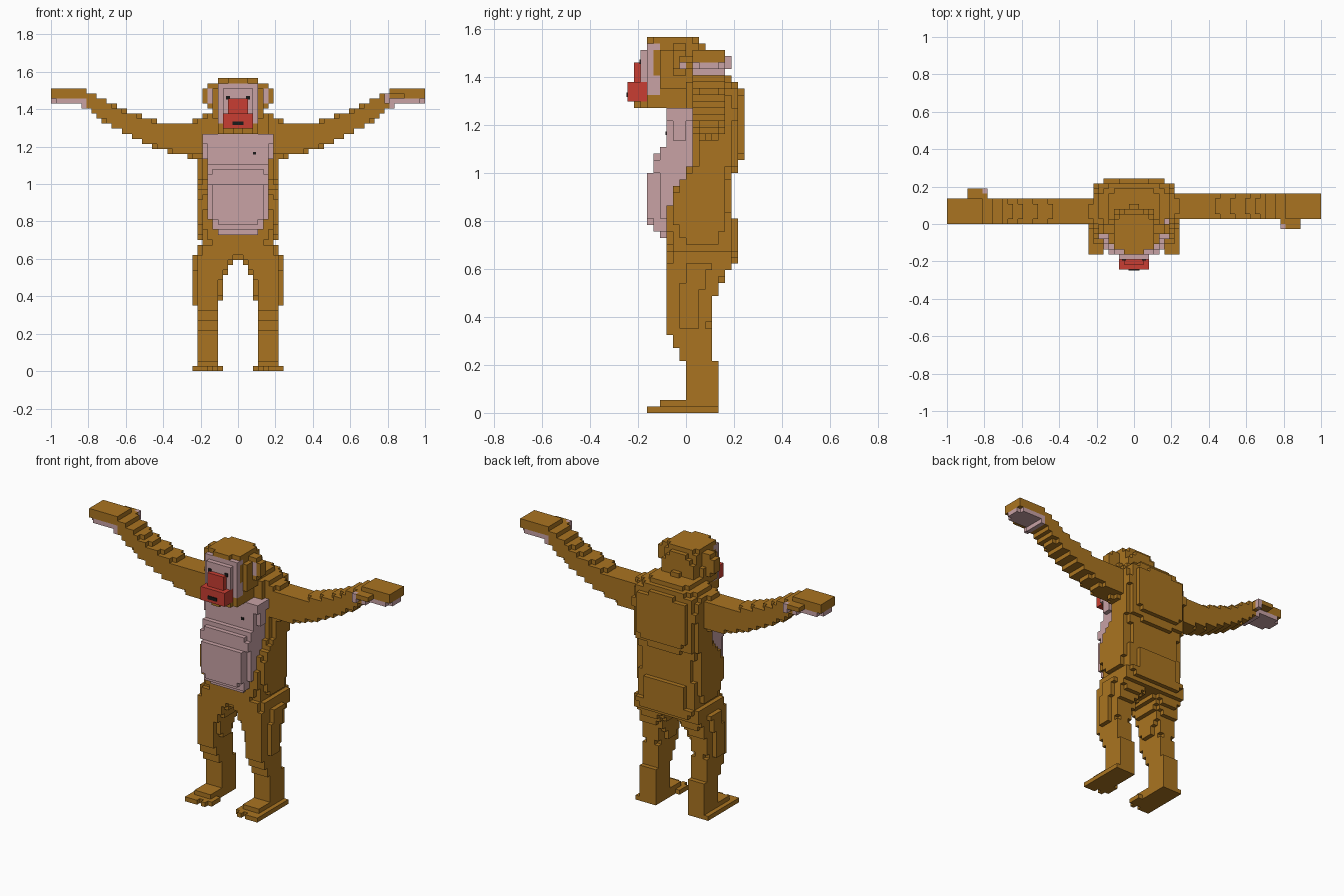
import bpy, bmesh, math

if "Cube" in bpy.data.objects:
    bpy.data.objects.remove(bpy.data.objects["Cube"])

H = 0.027                      # cube size of the blocky style (74 cubes wide)
BROWN, PINK, RED, BLACK = range(4)
COLOURS = [("brown fur", (0.40, 0.175, 0.015)), ("pink skin", (0.58, 0.36, 0.375)),
           ("red muzzle", (0.58, 0.048, 0.032)), ("black", (0.01, 0.01, 0.01))]
mats = []
for label, c in COLOURS:
    m = bpy.data.materials.new(label)
    m.diffuse_color = (*c, 1)
    m.use_nodes = True
    m.node_tree.nodes["Principled BSDF"].inputs["Base Color"].default_value = m.diffuse_color
    mats.append(m)

cells = {}                     # (i, j, k) -> (part name, colour); first part wins


def put(part, ijk, colour):
    cells.setdefault(ijk, (part, colour))


def mid(c):
    return [(a + 0.5) * H for a in c]


def flip(c):                   # mirror across x = 0
    return (-1 - c[0], c[1], c[2])


def turn(c):                   # half turn about the body's axis, used for the arms
    return (-1 - c[0], 5 - c[1], c[2])


def box(x0, x1, y0, y1, z0, z1):
    r = [round(v / H) for v in (x0, x1, y0, y1, z0, z1)]
    return [(i, j, k) for i in range(r[0], r[1]) for j in range(r[2], r[3])
            for k in range(r[4], r[5])]


def loft(axis, stations, n=3.0):
    """Cubes inside rounded sections (pos, u0, u1, v0, v1) along an axis."""
    out = []
    a, b = [(1, 2), None, (0, 1)][axis]
    for s in range(round(stations[0][0] / H), round(stations[-1][0] / H)):
        p = (s + 0.5) * H
        for A, B in zip(stations, stations[1:]):
            if A[0] <= p <= B[0]:
                break
        t = min(1, max(0, (p - A[0]) / (B[0] - A[0])))
        u0, u1, v0, v1 = [A[q] + (B[q] - A[q]) * t for q in range(1, 5)]
        for u in range(math.floor(u0 / H), math.ceil(u1 / H)):
            for v in range(math.floor(v0 / H), math.ceil(v1 / H)):
                du = abs((u + 0.5) * H - (u0 + u1) / 2) / ((u1 - u0) / 2)
                dv = abs((v + 0.5) * H - (v0 + v1) / 2) / ((v1 - v0) / 2)
                if du ** n + dv ** n <= 1:
                    c = [0, 0, 0]
                    c[axis], c[a], c[b] = s, u, v
                    out.append(tuple(c))
    return out


def sym(rows):                 # (z, half width, y0, y1) -> loft station
    return [(z, -w, w, y0, y1) for z, w, y0, y1 in rows]


# Muzzle
for c in box(-.068, .068, -.243, -.162, 1.296, 1.39) + box(-.054, .054, -.216, -.162, 1.39, 1.445):
    put("muzzle", c, RED)

# Head with pink face and brown brows
for c in loft(2, sym([(1.26, .09, -.20, .08), (1.30, .115, -.205, .10), (1.36, .125, -.19, .10),
                      (1.50, .125, -.19, .09), (1.53, .12, -.17, .07), (1.57, .10, -.14, .04)])):
    x, y, z = mid(c)
    face = 1.33 < z < 1.535 and y < (-.11 if z < 1.41 or z > 1.52 else -.13)
    brow = abs(z - 1.485) < .01 and .027 < abs(x) < .07
    put("head", c, PINK if face and not brow else BROWN)

# Ears
for f, side in ((tuple, "right"), (flip, "left")):
    for c in box(.108, .176, -.054, 0, 1.431, 1.512) + box(.108, .162, -.054, 0, 1.404, 1.54):
        x, y, z = mid(c)
        put(side + "_ear", f(c), PINK if y < -.03 and x < .15 and 1.44 < z < 1.51 else BROWN)

# Chest and belly
for c in loft(2, sym([(.73, .10, -.10, .03), (.76, .13, -.135, .03), (.81, .15, -.162, .03),
                      (.99, .15, -.162, .03), (1.0, .175, -.14, .03), (1.06, .175, -.13, .03),
                      (1.12, .175, -.09, .03), (1.20, .18, -.082, .03),
                      (1.215, .2, -.082, .03), (1.26, .2, -.082, .03)]), 5):
    put("chest", c, PINK)

# Torso
for c in loft(2, sym([(.59, .12, -.05, .18), (.64, .19, -.08, .215), (.70, .205, -.085, .217),
                      (.78, .215, -.10, .215), (.86, .228, -.09, .19), (.95, .228, -.065, .19),
                      (1.0, .215, -.01, .195), (1.06, .21, 0, .24), (1.25, .22, 0, .245),
                      (1.32, .215, 0, .24), (1.36, .19, -.01, .22), (1.40, .13, -.02, .18)]), 3.5):
    put("torso", c, BROWN)

# Legs and feet
leg = loft(2, [(0, .095, .22, 0, .135), (.2, .10, .22, 0, .135), (.23, .10, .225, -.03, .11),
               (.30, .10, .228, -.055, .11), (.36, .095, .23, -.082, .095),
               (.46, .09, .23, -.082, .11), (.52, .065, .23, -.082, .135),
               (.58, .03, .23, -.082, .17), (.62, 0, .23, -.08, .2),
               (.675, 0, .225, -.08, .216)], 4)
foot = (box(.095, .23, -.135, .135, 0, .027) + box(.108, .135, -.162, -.135, 0, .027)
        + box(.162, .243, -.162, -.135, 0, .027) + box(.07, .1, -.135, -.054, 0, .027)
        + box(.216, .243, -.135, -.03, 0, .027) + box(.108, .216, -.108, .108, .027, .054))
for f, side in ((tuple, "right"), (flip, "left")):
    for c in foot:
        put(side + "_foot", f(c), BROWN)
    for c in leg:
        put(side + "_leg", f(c), BROWN)

# Arms, hands, thumbs and curled finger tips
arm = loft(0, [(x, .025, .164, z0, z1) for x, z0, z1 in (
    (.10, 1.14, 1.36), (.22, 1.145, 1.35), (.3, 1.15, 1.32), (.4, 1.18, 1.325), (.5, 1.22, 1.355),
    (.6, 1.265, 1.39), (.7, 1.325, 1.445), (.8, 1.395, 1.495), (.86, 1.435, 1.525),
    (.94, 1.44, 1.525), (1.0, 1.445, 1.505))], 4)
thumb = box(.783, .891, -.027, .03, 1.458, 1.485) + box(.783, .81, -.027, .03, 1.431, 1.458)
tips = [c for y in (.027, .081, .135) for c in box(.95, .98, y, y + H, 1.431, 1.458)]
for f, side in ((tuple, "right"), (turn, "left")):
    for c in thumb + tips + arm:
        x, y, z = mid(c)
        pink = x > .82 and z < 1.47 or x < .81 and y < 0
        put(side + ("_hand" if x > .8 else "_arm"), f(c), PINK if pink else BROWN)

# Turn each part's exposed cube sides into one mesh
SIDES = [((1, 0, 0), ((1, 0, 0), (1, 1, 0), (1, 1, 1), (1, 0, 1))),
         ((-1, 0, 0), ((0, 0, 0), (0, 0, 1), (0, 1, 1), (0, 1, 0))),
         ((0, 1, 0), ((0, 1, 0), (0, 1, 1), (1, 1, 1), (1, 1, 0))),
         ((0, -1, 0), ((0, 0, 0), (1, 0, 0), (1, 0, 1), (0, 0, 1))),
         ((0, 0, 1), ((0, 0, 1), (1, 0, 1), (1, 1, 1), (0, 1, 1))),
         ((0, 0, -1), ((0, 0, 0), (0, 1, 0), (1, 1, 0), (1, 0, 0)))]


def finish(bm, name):
    me = bpy.data.meshes.new(name)
    for m in mats:
        me.materials.append(m)
    bm.to_mesh(me)
    bm.free()
    bpy.context.collection.objects.link(bpy.data.objects.new(name, me))


for part in dict.fromkeys(p for p, _ in cells.values()):
    bm, verts = bmesh.new(), {}
    for c, (p, colour) in cells.items():
        if p != part:
            continue
        for d, quad in SIDES:
            if tuple(a + b for a, b in zip(c, d)) in cells:
                continue
            ring = []
            for q in quad:
                key = tuple(a + b for a, b in zip(c, q))
                if key not in verts:
                    verts[key] = bm.verts.new([a * H for a in key])
                ring.append(verts[key])
            bm.faces.new(ring).material_index = colour
    finish(bm, part)


# Thin dark plates laid on the front surface: eyes, mouth, chest mark
def plate(name, x, z, w, h):
    i, k = math.floor(x / H), math.floor(z / H)
    y = min(j for (a, j, b) in cells if a == i and b == k) * H
    bm = bmesh.new()
    bmesh.ops.create_cube(bm, size=1)
    for v in bm.verts:
        v.co = (x + v.co.x * w, y - .002 + v.co.y * .006, z + v.co.z * h)
    for f in bm.faces:
        f.material_index = BLACK
    finish(bm, name)


plate("right_eye", .054, 1.462, .02, .02)
plate("left_eye", -.054, 1.462, .02, .02)
plate("mouth", 0, 1.325, .06, .02)
plate("chest_mark", .088, 1.165, .016, .014)
